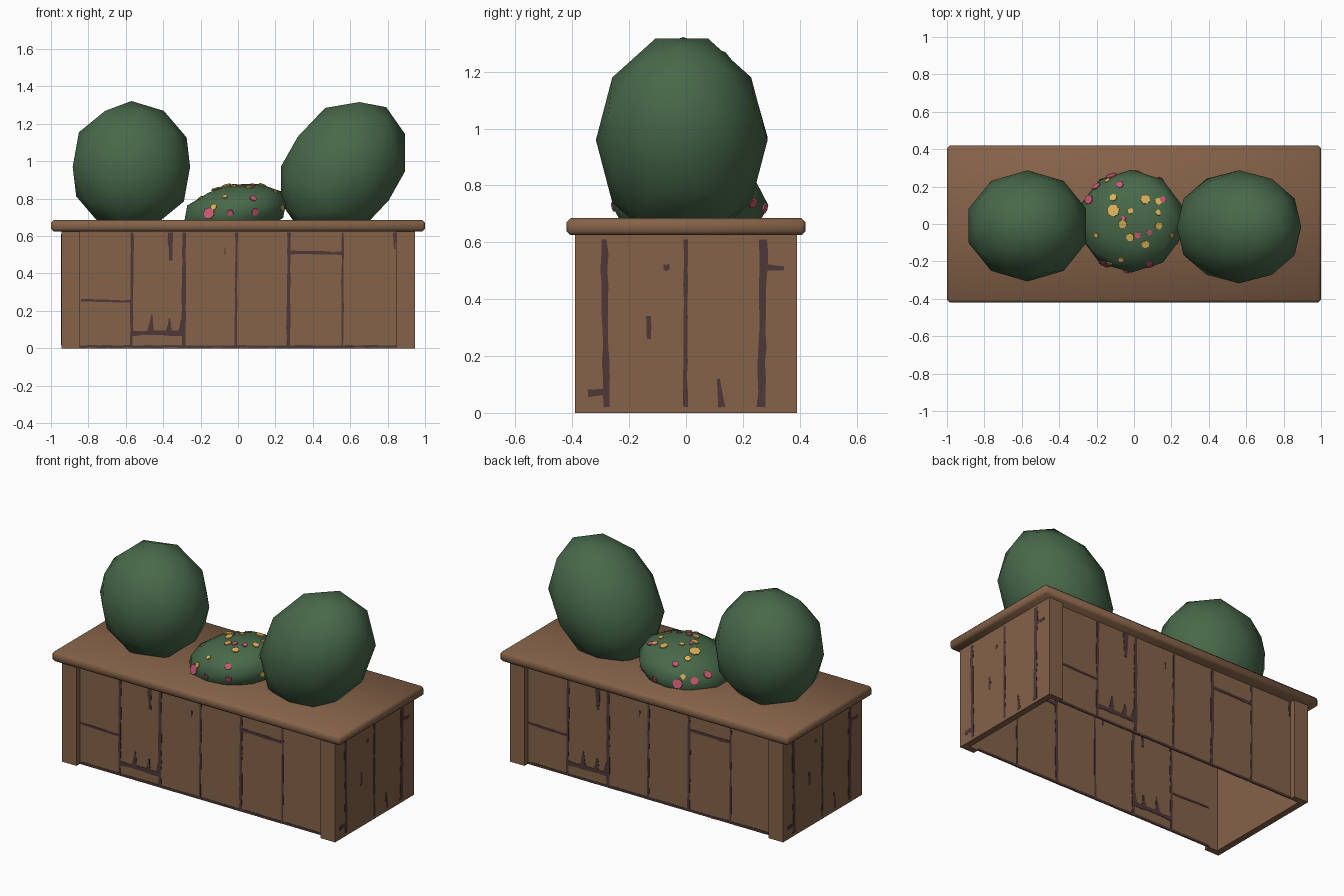
import bpy, bmesh, math, random
from mathutils import Matrix, Vector
from mathutils.bvhtree import BVHTree

if "Cube" in bpy.data.objects:
    bpy.data.objects.remove(bpy.data.objects["Cube"])

random.seed(4)


def material(name, rgb):
    m = bpy.data.materials.new(name)
    m.diffuse_color = (*rgb, 1)
    m.use_nodes = True
    m.node_tree.nodes["Principled BSDF"].inputs["Base Color"].default_value = m.diffuse_color
    return m


WOOD = material("brown_wood", (0.235, 0.123, 0.066))
CRACK = material("dark_plum", (0.078, 0.040, 0.042))
LEAF = material("leaf_green", (0.064, 0.140, 0.068))
YELLOW = material("yellow_petal", (0.72, 0.44, 0.09))
PINK = material("pink_petal", (0.56, 0.10, 0.17))


def add_object(name, bm, mat, smooth=False):
    bmesh.ops.recalc_face_normals(bm, faces=bm.faces[:])
    for f in bm.faces:
        f.smooth = smooth
    me = bpy.data.meshes.new(name)
    bm.to_mesh(me)
    bm.free()
    me.materials.append(mat)
    ob = bpy.data.objects.new(name, me)
    bpy.context.collection.objects.link(ob)
    return ob


def box(name, lo, hi, mat=WOOD, bevel=0.0):
    bm = bmesh.new()
    bmesh.ops.create_cube(bm, size=1)
    for v in bm.verts:
        v.co = [lo[i] + (v.co[i] + 0.5) * (hi[i] - lo[i]) for i in range(3)]
    if bevel:
        bmesh.ops.bevel(bm, geom=bm.edges[:], offset=bevel, segments=1, affect='EDGES')
    return add_object(name, bm, mat, smooth=bevel > 0)


# Lid with chamfered rim
box("lid", (-1, -0.42, 0.625), (1, 0.42, 0.685), bevel=0.014)

# Open-bottomed box: end walls, corner posts and thin long panels
for sx, side in ((-1, "left"), (1, "right")):
    xs = sorted((sx * 0.905, sx * 0.945))
    box(f"{side}_end_wall", (xs[0], -0.355, 0), (xs[1], 0.355, 0.63))
    for sy, face in ((-1, "front"), (1, "back")):
        px = sorted((sx * 0.845, sx * 0.945))
        py = sorted((sy * 0.355, sy * 0.39))
        box(f"{side}_{face}_post", (px[0], py[0], 0), (px[1], py[1], 0.63))
for sy, face in ((-1, "front"), (1, "back")):
    box(f"{face}_panel", (-0.906, sy * 0.355 - 0.002, 0.0), (0.906, sy * 0.355 + 0.002, 0.63))


# Plank gaps: ragged strips given as (u, v) start, (u, v) end, width, taper
def strip(bm, place, u0, v0, u1, v1, w, taper=1.0):
    a, b = Vector((u0, v0)), Vector((u1, v1))
    side = Vector((a.y - b.y, b.x - a.x)).normalized()
    n = max(2, int((b - a).length / 0.05))
    rows = []
    for i in range(n + 1):
        t = i / n
        c = a.lerp(b, t)
        k = w * (1 + (taper - 1) * t) * 0.5
        l = c + side * k * random.uniform(0.7, 1.25)
        r = c - side * k * random.uniform(0.7, 1.25)
        rows.append((bm.verts.new(place(*l)), bm.verts.new(place(*r))))
    for p, q in zip(rows, rows[1:]):
        bm.faces.new((p[0], p[1], q[1], q[0]))


FRONT_GAPS = [
    (-0.57, 0.01, -0.565, 0.62, 0.016), (-0.29, 0.01, -0.288, 0.62, 0.021),
    (-0.012, 0.01, -0.008, 0.62, 0.013), (0.268, 0.01, 0.274, 0.62, 0.019),
    (0.558, 0.01, 0.56, 0.62, 0.012), (-0.36, 0.62, -0.36, 0.47, 0.034, 0.5),
    (0.836, 0.62, 0.838, 0.53, 0.015, 0.5), (-0.07, 0.50, -0.07, 0.54, 0.006),
    (-0.84, 0.257, -0.57, 0.25, 0.012), (0.274, 0.512, 0.558, 0.508, 0.018),
    (-0.565, 0.08, -0.295, 0.08, 0.026), (-0.465, 0.09, -0.46, 0.18, 0.035, 0.15),
    (-0.37, 0.09, -0.365, 0.16, 0.035, 0.3), (-0.31, 0.07, -0.30, 0.15, 0.03, 0.4),
    (-0.845, 0.009, 0.845, 0.009, 0.014),
]
END_GAPS = [
    (-0.28, 0.02, -0.288, 0.61, 0.024), (-0.003, 0.02, 0.0, 0.61, 0.016),
    (0.265, 0.02, 0.273, 0.61, 0.028), (0.125, 0.02, 0.115, 0.12, 0.026, 0.4),
    (-0.13, 0.26, -0.13, 0.34, 0.016), (-0.08, 0.512, -0.058, 0.512, 0.022),
    (0.28, 0.512, 0.345, 0.508, 0.018), (-0.345, 0.07, -0.285, 0.075, 0.026),
]


def gap_pair(names, gaps, place, thick):
    # The opposite side carries the same pattern turned half way round
    for name, turn in zip(names, (0, math.pi)):
        bm = bmesh.new()
        for g in gaps:
            strip(bm, place, *g)
        bmesh.ops.transform(bm, matrix=Matrix.Rotation(turn, 4, 'Z'), verts=bm.verts[:])
        ob = add_object(name, bm, CRACK)
        mod = ob.modifiers.new("thickness", 'SOLIDIFY')
        mod.thickness = thick
        mod.offset = 0


gap_pair(("front_plank_gaps", "back_plank_gaps"), FRONT_GAPS,
         lambda u, v: (u, -0.355, v), 0.009)
gap_pair(("right_plank_gaps", "left_plank_gaps"), END_GAPS,
         lambda u, v: (0.945, u, v), 0.003)


# Clipped shrubs: faceted ellipsoids cut off inside the lid
def shrub(name, centre, radii, tilt):
    bm = bmesh.new()
    bmesh.ops.create_icosphere(bm, subdivisions=2, radius=1)
    m = (Matrix.Translation(centre) @ Matrix.Rotation(math.radians(tilt), 4, 'Y')
         @ Matrix.Diagonal((*radii, 1)))
    bmesh.ops.transform(bm, matrix=m, verts=bm.verts[:])
    cut = bmesh.ops.bisect_plane(bm, geom=bm.verts[:] + bm.edges[:] + bm.faces[:],
                                 plane_co=(0, 0, 0.65), plane_no=(0, 0, 1), clear_inner=True)
    rim = [e for e in cut["geom_cut"] if isinstance(e, bmesh.types.BMEdge)]
    bmesh.ops.holes_fill(bm, edges=rim, sides=0)
    tree = BVHTree.FromBMesh(bm)
    add_object(name, bm, LEAF, smooth=True)
    return tree


shrub("left_shrub", (-0.57, -0.01, 0.97), (0.33, 0.297, 0.352), 0)
shrub("right_shrub", (0.562, -0.015, 0.96), (0.312, 0.302, 0.402), 35)
low = shrub("low_flower_shrub", (-0.015, 0.015, 0.73), (0.29, 0.275, 0.147), -10)


# Blossoms: small flat discs laid on the low shrub
def blossoms(name, mat, top, sides):
    rays = [(Vector((x, y, 2)), Vector((0, 0, -1)), r) for x, y, r in top]
    rays += [(Vector((x, 2 * s, z)), Vector((0, -s, 0)), r) for x, z, s, r in sides]
    bm = bmesh.new()
    for origin, way, r in rays:
        hit, normal, _, _ = low.ray_cast(origin, way)
        if hit is None:
            continue
        if normal.dot(way) > 0:
            normal = -normal
        m = Matrix.Translation(hit + normal * 0.004) @ normal.to_track_quat('Z', 'Y').to_matrix().to_4x4()
        bmesh.ops.create_circle(bm, cap_ends=True, segments=7, radius=r, matrix=m)
    ob = add_object(name, bm, mat)
    mod = ob.modifiers.new("thickness", 'SOLIDIFY')
    mod.thickness = 0.006
    mod.offset = 0


blossoms("yellow_blossoms", YELLOW,
         [(-0.11, 0.14, 0.02), (-0.11, 0.07, 0.034), (0.06, 0.13, 0.026), (0.13, 0.12, 0.019),
          (-0.06, 0.0, 0.024), (-0.02, -0.07, 0.022), (0.06, -0.11, 0.022), (-0.2, -0.06, 0.015),
          (-0.07, -0.19, 0.016), (0.13, -0.01, 0.02), (0.2, -0.06, 0.014), (0.13, 0.06, 0.016),
          (-0.02, 0.07, 0.017)],
         [(-0.13, 0.755, -1, 0.017), (0.235, 0.75, -1, 0.016), (-0.14, 0.76, 1, 0.016)])
blossoms("pink_blossoms", PINK,
         [(-0.24, 0.13, 0.026), (-0.2, 0.2, 0.024), (-0.075, 0.21, 0.02), (0.155, 0.13, 0.018),
          (-0.055, 0.03, 0.013), (0.02, -0.06, 0.018), (0.08, -0.045, 0.016)],
         [(-0.155, 0.72, -1, 0.032), (0.08, 0.80, -1, 0.02), (0.09, 0.73, -1, 0.02),
          (-0.04, 0.725, -1, 0.017), (-0.12, 0.72, 1, 0.03), (0.02, 0.72, 1, 0.02),
          (0.14, 0.74, 1, 0.02)])
